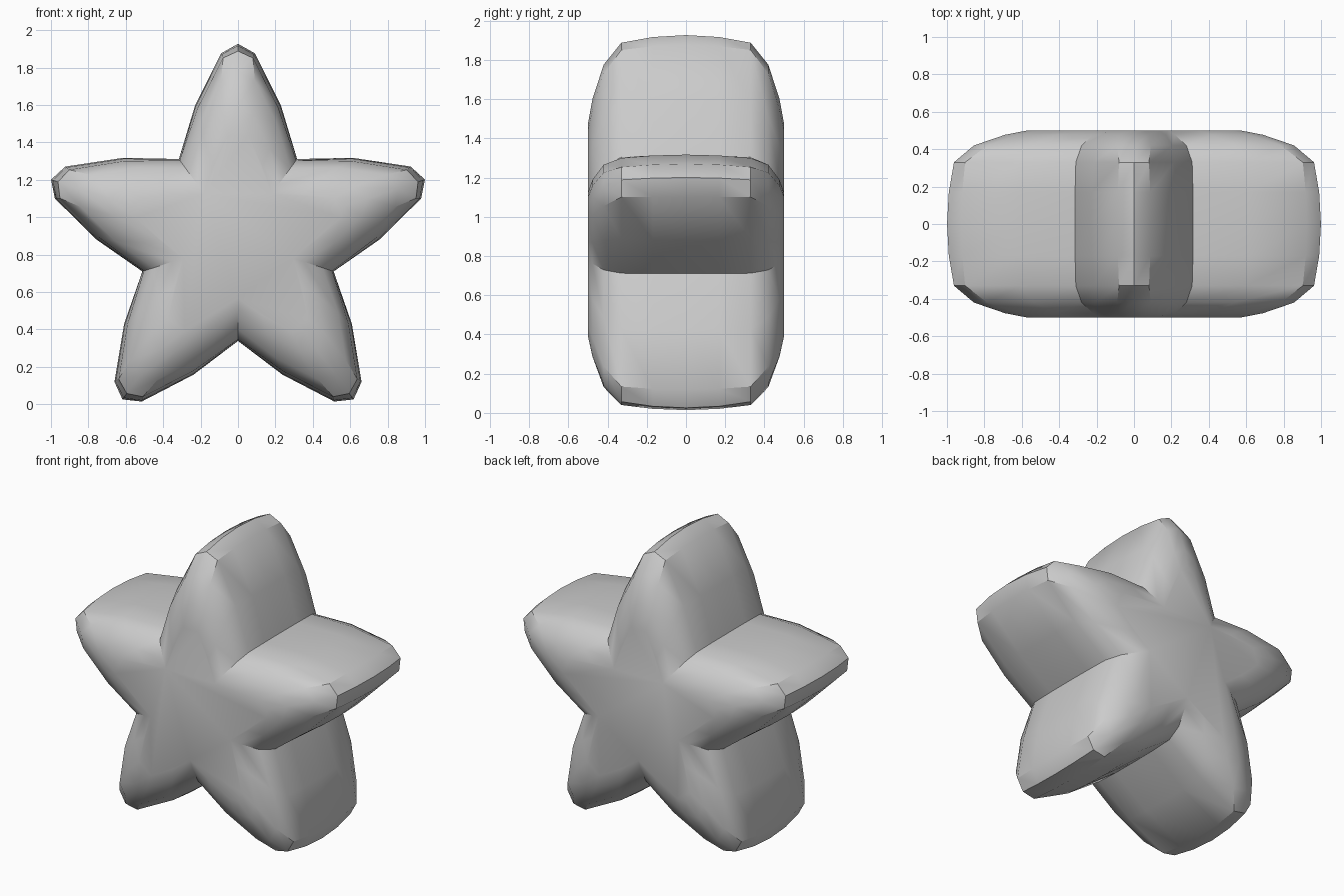
import bpy, bmesh, math

old = bpy.data.objects.get("Cube")
if old:
    bpy.data.objects.remove(old, do_unlink=True)

CENTER_Z = 0.876

# One material
mat = bpy.data.materials.new("light_grey")
mat.use_nodes = True
grey = (0.6, 0.6, 0.6, 1)
mat.diffuse_color = grey
mat.node_tree.nodes["Principled BSDF"].inputs["Base Color"].default_value = grey

# Half-arm outlines (distance along arm, half width) at each depth:
# valley, side, shoulder, tip
layers = [
    (0.00, [(.435, .316), (.72, .23), (1.0, .09), (1.051, 0)]),
    (0.17, [(.434, .315), (.718, .226), (.994, .087), (1.041, 0)]),
    (0.33, [(.428, .311), (.71, .215), (.975, .08), (1.012, 0)]),
    (0.42, [(.385, .28), (.63, .205), (.855, .09), (.90, 0)]),
    (0.477, [(.30, .218), (.49, .17), (.67, .08), (.725, 0)]),
    (0.50, [(.25, .182), (.40, .13), (.56, .055), (.60, 0)]),
]


def star_ring(bm, y, half):
    """Five mirrored arms around the centre, sharing the valleys."""
    arm = [(u, -v) for u, v in half] + [(u, v) for u, v in half[-2:0:-1]]
    ring = []
    for k in range(5):
        a = k * math.tau / 5
        s, c = math.sin(a), math.cos(a)
        for u, v in arm:
            ring.append(bm.verts.new((u * s + v * c, y, CENTER_Z + u * c - v * s)))
    return ring


# Star body: lofted rings from front to back, capped at both ends
bm = bmesh.new()
stack = [(-y, h) for y, h in reversed(layers)] + layers[1:]
rings = [star_ring(bm, y, h) for y, h in stack]
for r0, r1 in zip(rings, rings[1:]):
    n = len(r0)
    for i in range(n):
        j = (i + 1) % n
        bm.faces.new((r0[i], r0[j], r1[j], r1[i]))
bm.faces.new(rings[0])
bm.faces.new(rings[-1])
bmesh.ops.recalc_face_normals(bm, faces=bm.faces)

mesh = bpy.data.meshes.new("star_body")
bm.to_mesh(mesh)
bm.free()
mesh.materials.append(mat)
star = bpy.data.objects.new("star_body", mesh)
bpy.context.collection.objects.link(star)

# Smooth shading with sharp valleys and tips
bpy.ops.object.select_all(action='DESELECT')
star.select_set(True)
bpy.context.view_layer.objects.active = star
bpy.ops.object.shade_smooth_by_angle(angle=math.radians(35))
